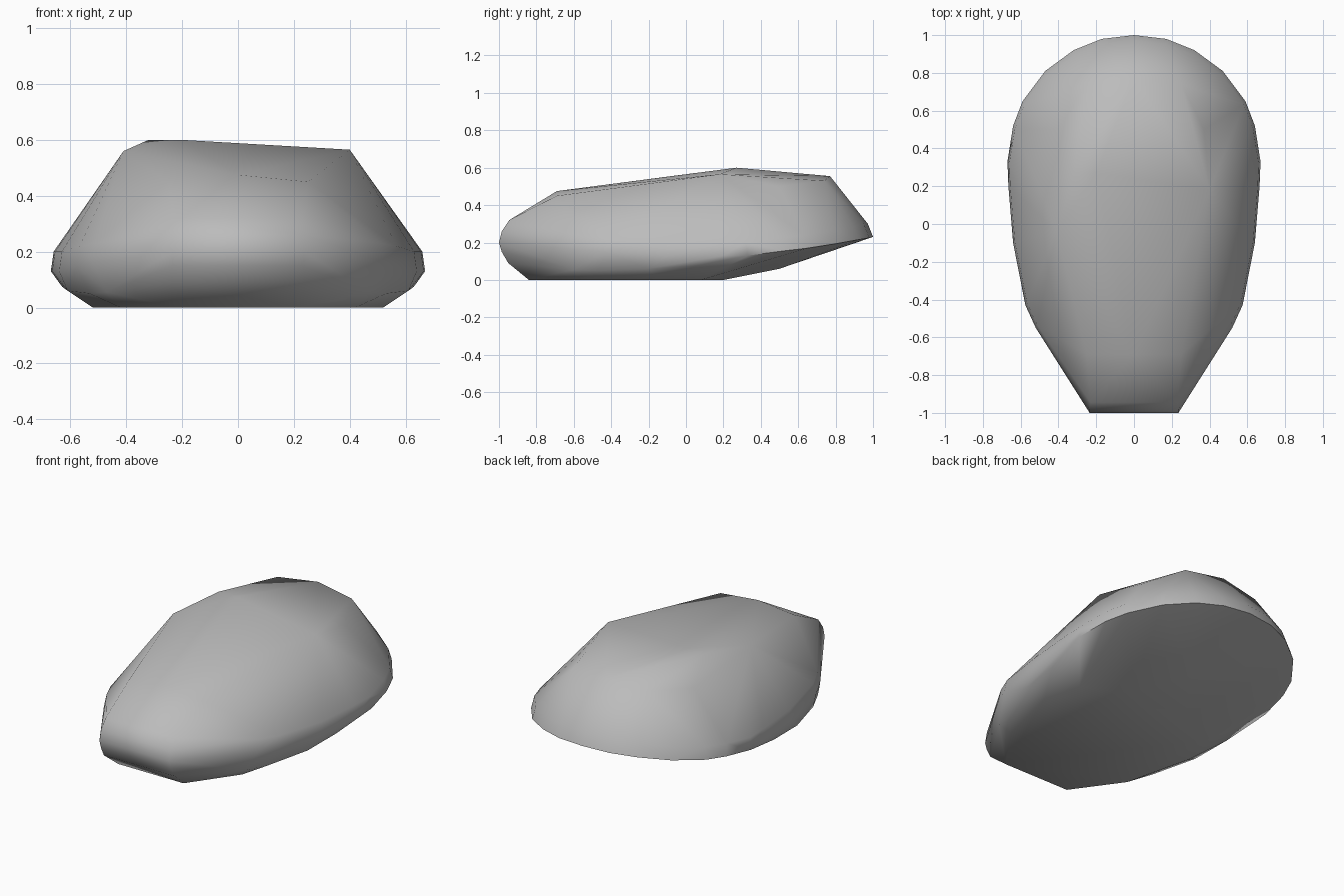
import bpy, bmesh, math

cube = bpy.data.objects.get("Cube")
if cube:
    bpy.data.objects.remove(cube, do_unlink=True)

stone = bpy.data.materials.new("stone grey")
stone.use_nodes = True
stone.diffuse_color = (0.5, 0.5, 0.5, 1)
stone.node_tree.nodes["Principled BSDF"].inputs["Base Color"].default_value = (0.5, 0.5, 0.5, 1)

# Widest outline on one side, from the back tip to the nose
rim = [(0, 1, .23), (.17, .98, .225), (.32, .92, .215), (.47, .81, .195),
       (.59, .65, .17), (.64, .52, .155), (.67, .33, .13), (.665, .2, .13),
       (.64, -.1, .13), (.575, -.43, .15), (.52, -.55, .16), (.235, -1, .2)]
# Rounded shoulder just above the outline
shoulder = [(x * .985, y * .972, z + .07) for x, y, z in rim[:-1]]
# Rounded nose and the lower edge of the front half
nose = [(.235, -.985, .26), (.23, -.945, .32), (.235, -.985, .15), (.24, -.95, .09)]
lower = [(.63, .05, .075), (.61, -.2, .06), (.53, -.47, .05), (.47, -.6, .055)]
# Flat underside
base = [(.22, -.84, 0), (.42, -.56, 0), (.52, -.15, 0), (.46, .08, 0), (.2, .2, 0)]
# Crown corners that match on both sides
crown = [(0, -.69, .475), (.25, -.69, .45), (0, .77, .555), (.25, .74, .53)]

points = []
for x, y, z in rim + shoulder + nose + lower + base + crown:
    points += [(x, y, z), (-x, y, z)] if x else [(x, y, z)]
# Uneven crown corners and the slight keel under the back
points += [(-.41, -.04, .56), (-.32, .27, .6), (-.2, .27, .6), (-.4, .5, .5),
           (.4, .18, .565), (.37, .5, .5), (0, .5, .06)]

# Wrap the points in one closed skin
bm = bmesh.new()
for p in points:
    bm.verts.new(p)
hull = bmesh.ops.convex_hull(bm, input=bm.verts)
loose = [v for v in bm.verts if not v.link_faces]
bmesh.ops.delete(bm, geom=loose, context='VERTS')
bmesh.ops.dissolve_limit(bm, angle_limit=math.radians(2), verts=bm.verts, edges=bm.edges)
bmesh.ops.recalc_face_normals(bm, faces=bm.faces)

mesh = bpy.data.meshes.new("boulder")
bm.to_mesh(mesh)
bm.free()
mesh.materials.append(stone)
boulder = bpy.data.objects.new("boulder", mesh)
bpy.context.collection.objects.link(boulder)

# Smooth shading with a crisp edge under the back
bpy.ops.object.select_all(action='DESELECT')
boulder.select_set(True)
bpy.context.view_layer.objects.active = boulder
bpy.ops.object.shade_smooth_by_angle(angle=math.radians(62))
